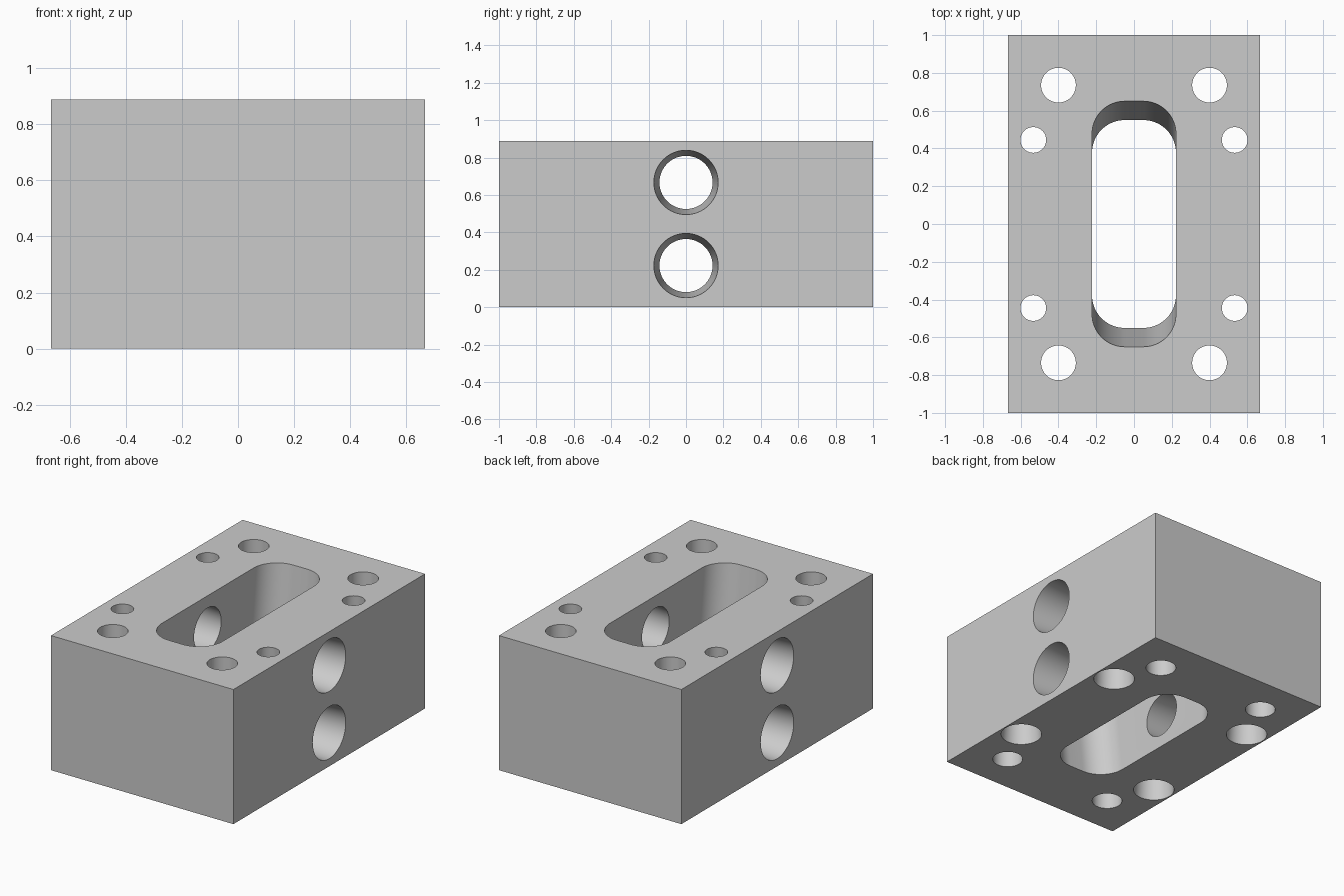
import bpy, bmesh, math
from mathutils import Matrix, Vector

cube = bpy.data.objects.get("Cube")
if cube:
    bpy.data.objects.remove(cube, do_unlink=True)

W, L, H = 1.333, 2.0, 0.889
E = 0.05  # cutter overshoot

steel = bpy.data.materials.new("plain grey")
steel.use_nodes = True
GREY = (0.6, 0.6, 0.6, 1)
steel.diffuse_color = GREY
steel.node_tree.nodes["Principled BSDF"].inputs["Base Color"].default_value = GREY


def make_object(name, bm):
    bmesh.ops.recalc_face_normals(bm, faces=bm.faces)
    mesh = bpy.data.meshes.new(name)
    bm.to_mesh(mesh)
    bm.free()
    mesh.materials.append(steel)
    obj = bpy.data.objects.new(name, mesh)
    bpy.context.collection.objects.link(obj)
    return obj


def loft(bm, lower, upper):
    """Closed solid between two matching rings of points."""
    a = [bm.verts.new(p) for p in lower]
    b = [bm.verts.new(p) for p in upper]
    bm.faces.new(a[::-1])
    bm.faces.new(b)
    for i in range(len(a)):
        j = (i + 1) % len(a)
        bm.faces.new((a[i], a[j], b[j], b[i]))


def round_hole(bm, start, end, r0, r1, sides=64):
    """Tapered round cutter, continued a little past the start and end."""
    start, end = Vector(start), Vector(end)
    axis = end - start
    t = E / axis.length
    mid = (start + end) / 2
    rot = axis.to_track_quat('Z', 'Y').to_matrix().to_4x4()
    bmesh.ops.create_cone(
        bm, cap_ends=True, segments=sides,
        radius1=r0 - (r1 - r0) * t, radius2=r1 + (r1 - r0) * t,
        depth=axis.length + 2 * E, matrix=Matrix.Translation(mid) @ rot)


def slot_ring(half_x, half_y, r, z, steps=16):
    ring = []
    for k, (sx, sy) in enumerate([(1, 1), (-1, 1), (-1, -1), (1, -1)]):
        for i in range(steps + 1):
            a = (k + i / steps) * math.pi / 2
            ring.append((sx * (half_x - r) + r * math.cos(a),
                         sy * (half_y - r) + r * math.sin(a), z))
    return ring


# Solid block
bm = bmesh.new()
bmesh.ops.create_cube(bm, size=1, matrix=Matrix.Translation((0, 0, H / 2))
                      @ Matrix.Diagonal((W, L, H, 1)))
block = make_object("block", bm)

# Central slot, shorter at the bottom
bm = bmesh.new()
slope = 0.1 / H
loft(bm, slot_ring(0.222, 0.55 - slope * E, 0.172, -E),
     slot_ring(0.222, 0.65 + slope * E, 0.172, H + E))
slot_cutter = make_object("slot_cutter", bm)

# Vertical holes: straight outer set and flared inner set
bm = bmesh.new()
for sx in (-1, 1):
    for sy in (-1, 1):
        x, y = sx * 0.4, sy * 0.735
        round_hole(bm, (x, y, 0), (x, y, H), 0.092, 0.092)
        x, y = sx * 0.533, sy * 0.445
        round_hole(bm, (x, y, 0), (x, y, H), 0.125, 0.068)
vertical_cutter = make_object("vertical_hole_cutter", bm)

# Side holes, narrowing from each flank to the slot wall
bm = bmesh.new()
for sx in (-1, 1):
    for z in (H * 0.25, H * 0.75):
        round_hole(bm, (sx * W / 2, 0, z), (sx * 0.222, 0, z), 0.172, 0.142)
side_cutter = make_object("side_hole_cutter", bm)

# Cut the openings
bpy.ops.object.select_all(action='DESELECT')
bpy.context.view_layer.objects.active = block
block.select_set(True)
for cutter in (slot_cutter, vertical_cutter, side_cutter):
    mod = block.modifiers.new(cutter.name, 'BOOLEAN')
    mod.operation = 'DIFFERENCE'
    mod.solver = 'EXACT'
    mod.object = cutter
    bpy.ops.object.modifier_apply(modifier=mod.name)
    bpy.data.objects.remove(cutter, do_unlink=True)

bpy.ops.object.shade_smooth_by_angle(angle=math.radians(30))
